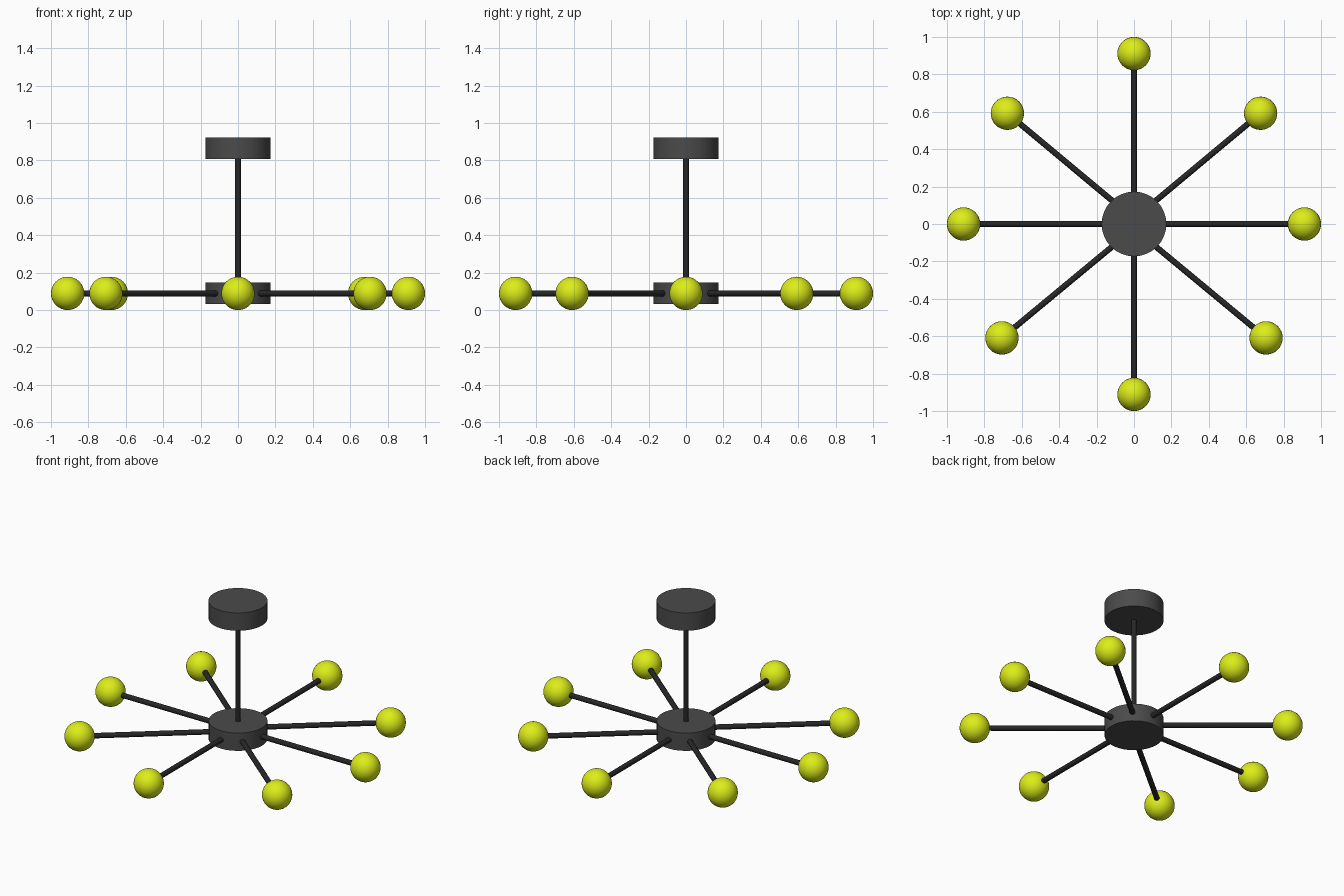
import bpy
from mathutils import Vector

if "Cube" in bpy.data.objects:
    bpy.data.objects.remove(bpy.data.objects["Cube"])

ARM_Z = 0.089      # height of arms and bulbs
BULB_R = 0.089
ROD_R = 0.016


def material(name, color):
    m = bpy.data.materials.new(name)
    m.diffuse_color = (*color, 1)
    m.use_nodes = True
    m.node_tree.nodes["Principled BSDF"].inputs["Base Color"].default_value = m.diffuse_color
    return m


housing_mat = material("dark_grey", (0.07, 0.07, 0.07))
rod_mat = material("black", (0.02, 0.02, 0.02))
bulb_mat = material("lime", (0.72, 0.85, 0.01))


def finish(name, mat):
    ob = bpy.context.object
    ob.name = name
    ob.data.materials.append(mat)
    bpy.ops.object.shade_smooth_by_angle()
    return ob


def cylinder(name, a, b, radius, sides, mat):
    a, b = Vector(a), Vector(b)
    d = b - a
    bpy.ops.mesh.primitive_cylinder_add(
        vertices=sides, radius=radius, depth=d.length, location=(a + b) / 2,
        rotation=d.to_track_quat('Z', 'Y').to_euler())
    return finish(name, mat)


# ceiling mount, centre hub and the stem between them
cylinder("ceiling_mount", (0, 0, 0.807), (0, 0, 0.922), 0.173, 32, housing_mat)
cylinder("hub", (0, 0, 0.031), (0, 0, 0.146), 0.173, 32, housing_mat)
cylinder("stem", (0, 0, 0.14), (0, 0, 0.81), ROD_R, 24, rod_mat)

# arms: start point inside the hub, bulb centre
arms = {
    "right": ((0.12, 0), (0.911, 0)),
    "left": ((-0.12, 0), (-0.911, 0)),
    "back": ((0, 0.12), (0, 0.911)),
    "front": ((0, -0.12), (0, -0.911)),
}
for side, s in (("right", 1), ("left", -1)):
    arms["back_" + side] = ((s * 0.10, 0.111), (s * 0.677, 0.592))
    arms["front_" + side] = ((s * 0.10, -0.107), (s * 0.706, -0.609))

for name, (start, end) in arms.items():
    a = Vector((*start, ARM_Z))
    c = Vector((*end, ARM_Z))
    # arm stops just inside the bulb
    cylinder(name + "_arm", a, c - (c - a).normalized() * 0.07, ROD_R, 24, rod_mat)
    bpy.ops.mesh.primitive_uv_sphere_add(segments=32, ring_count=16, radius=BULB_R, location=c)
    finish(name + "_bulb", bulb_mat)
